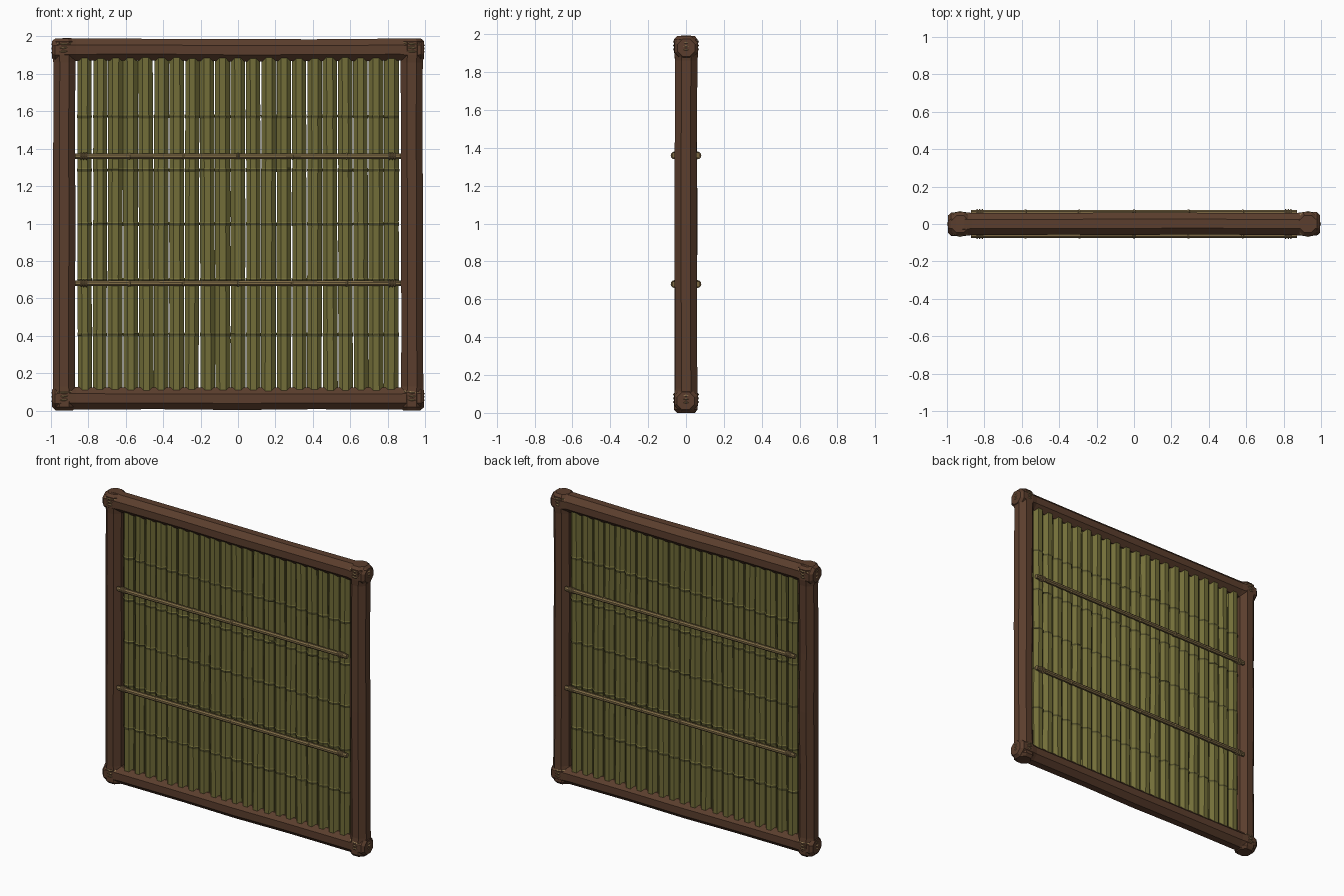
import bpy, bmesh, math, random
from mathutils import Vector, Matrix

random.seed(4)
if "Cube" in bpy.data.objects:
    bpy.data.objects.remove(bpy.data.objects["Cube"])


def material(name, rgb):
    m = bpy.data.materials.new(name)
    m.use_nodes = True
    m.diffuse_color = (*rgb, 1)
    bsdf = m.node_tree.nodes["Principled BSDF"]
    bsdf.inputs["Base Color"].default_value = (*rgb, 1)
    bsdf.inputs["Roughness"].default_value = 0.8
    return m


WOOD = material("dark_wood", (0.105, 0.048, 0.026))
CANE = material("green_cane", (0.17, 0.155, 0.04))
NODE = material("cane_joint", (0.07, 0.065, 0.02))
ROD = material("dry_cane", (0.21, 0.145, 0.06))
ROPE = material("rope", (0.29, 0.19, 0.085))


def pole(name, start, end, profile, mats, sides=8, wobble=0.0, joints=()):
    """Faceted pole lofted along (position, flat radius) pairs."""
    start, end = Vector(start), Vector(end)
    axis = end - start
    turn = Matrix.Rotation(math.pi / 2, 3, 'Y') if abs(axis.x) > abs(axis.z) else Matrix.Identity(3)
    bm = bmesh.new()
    rings = []
    for t, r in profile:
        shift = Vector((random.uniform(-wobble, wobble), random.uniform(-wobble, wobble), 0))
        ring = []
        for i in range(sides):
            a = 2 * math.pi * (i + 0.5) / sides
            corner = r / math.cos(math.pi / sides)
            offset = Vector((corner * math.cos(a), corner * math.sin(a), 0)) + shift
            ring.append(bm.verts.new(start + axis * t + turn @ offset))
        rings.append(ring)
    for k, (a, b) in enumerate(zip(rings, rings[1:])):
        mid = (profile[k][0] + profile[k + 1][0]) / 2
        dark = any(abs(mid - j) < 0.004 for j in joints)
        for i in range(sides):
            n = (i + 1) % sides
            f = bm.faces.new((a[i], a[n], b[n], b[i]))
            f.material_index = int(dark)
    bm.faces.new(rings[0][::-1])
    bm.faces.new(rings[-1])
    bmesh.ops.recalc_face_normals(bm, faces=bm.faces)
    mesh = bpy.data.meshes.new(name)
    bm.to_mesh(mesh)
    bm.free()
    for m in mats:
        mesh.materials.append(m)
    ob = bpy.data.objects.new(name, mesh)
    bpy.context.collection.objects.link(ob)
    return ob


def jointed(radius, joints, half, bulge):
    """Profile with a small raised ring at every joint."""
    pts = [(0, radius)]
    for j in joints:
        pts += [(j - 2 * half, radius), (j - half, radius * bulge),
                (j + half, radius * bulge), (j + 2 * half, radius)]
    return pts + [(1, radius)]


def lashing(name, centre, radius, thick, pitch, axis, tilt=0.0):
    """Three rope turns around a pole."""
    for k in (-1, 0, 1):
        offset = Vector((pitch * k, 0, 0)) if axis == 'X' else Vector((0, 0, pitch * k))
        rot = (0, math.pi / 2, 0) if axis == 'X' else (0, tilt + 0.03 * k, 0)
        bpy.ops.mesh.primitive_torus_add(location=Vector(centre) + offset, rotation=rot,
                                         major_radius=radius, minor_radius=thick,
                                         major_segments=12, minor_segments=5)
        ob = bpy.context.object
        ob.name = f"{name}_{k + 2}"
        ob.data.materials.append(ROPE)


# Frame poles with slightly swollen, chamfered ends
frame = [(0, 0.046), (0.009, 0.062), (0.045, 0.063), (0.065, 0.059), (0.3, 0.058), (0.5, 0.06),
         (0.7, 0.058), (0.935, 0.059), (0.955, 0.063), (0.991, 0.062), (1, 0.046)]
for side, sx in (("left", 1), ("right", -1)):
    pole(f"{side}_post", (sx * 0.93, 0, 0), (sx * 0.93, 0, 1.99), frame, [WOOD], wobble=0.002)
for level, z in (("bottom", 0.065), ("top", 1.928)):
    pole(f"{level}_beam", (-0.995, 0, z), (0.995, 0, z), frame, [WOOD], wobble=0.002)
    # Corner lashings
    for side, sx in (("left", 1), ("right", -1)):
        lashing(f"{level}_{side}_lashing", (sx * 0.93, 0, z + 0.012), 0.063, 0.006, 0.02, 'Z', sx * 0.07)

# Upright canes filling the frame
joints = [0.18, 0.338, 0.5, 0.656, 0.812]
for i in range(21):
    x = -0.82 + 0.082 * i
    r = random.uniform(0.0365, 0.0405)
    lean = random.uniform(-0.003, 0.003)
    y = random.uniform(-0.003, 0.003)
    pole(f"cane_{i + 1}", (x - lean, y, 0.075), (x + lean, y, 1.92),
         jointed(r, joints, 0.003, 1.05), [CANE, NODE], wobble=0.0008, joints=joints)

# Cross rods on both faces, tied at the ends
rod_joints = [0.167, 0.333, 0.5, 0.667, 0.833]
for level, z in (("lower", 0.68), ("upper", 1.36)):
    for face, y in (("front", -0.06), ("back", 0.06)):
        pole(f"{level}_{face}_rod", (-0.872, y, z), (0.872, y, z),
             jointed(0.0145, rod_joints, 0.002, 1.15), [ROD], wobble=0.0008)
        for side, sx in (("left", 1), ("right", -1)):
            lashing(f"{level}_{face}_{side}_tie", (sx * 0.825, y, z), 0.0165, 0.0045, 0.014, 'X')
